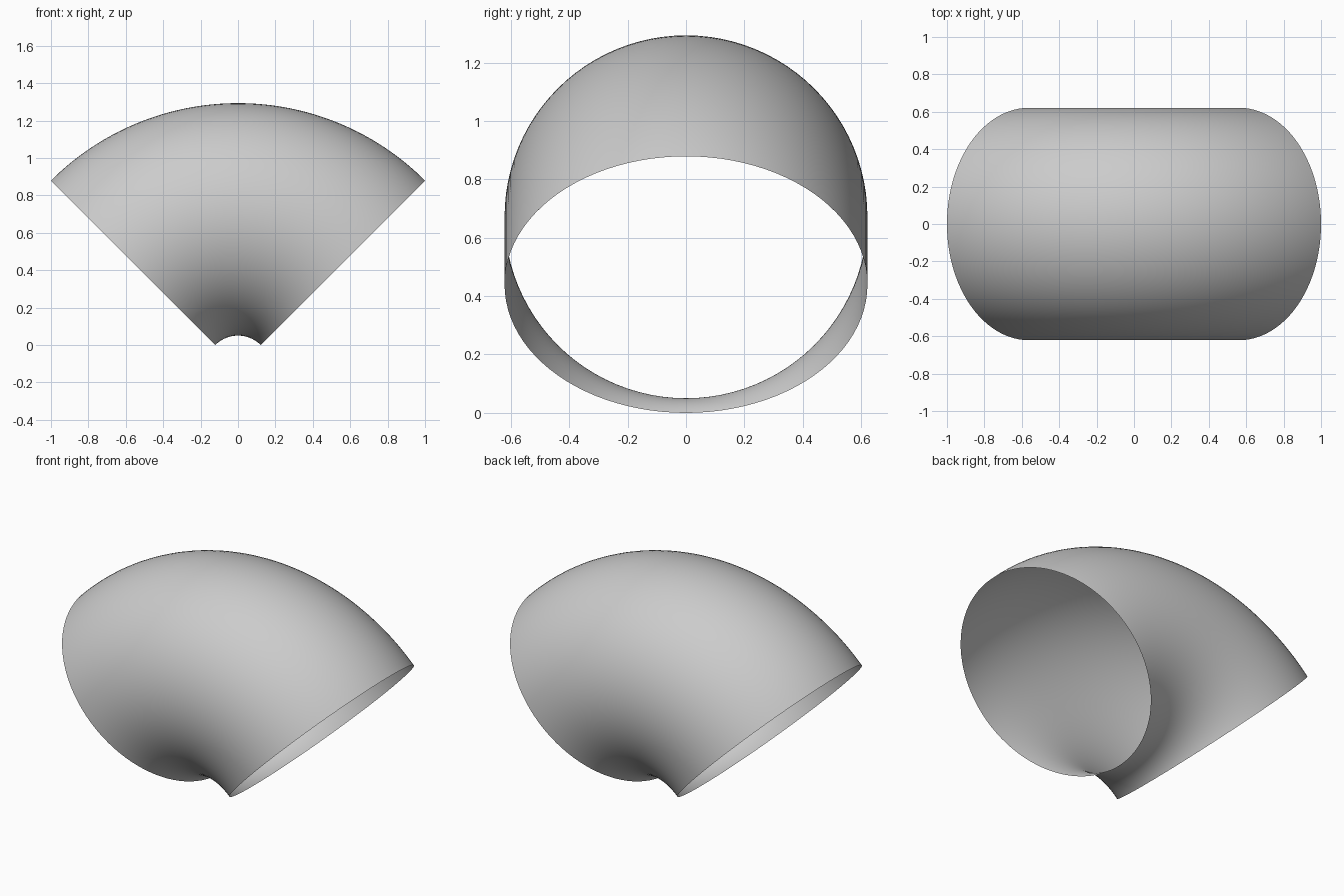
import bpy, bmesh
from math import radians
from mathutils import Matrix, Vector

if "Cube" in bpy.data.objects:
    bpy.data.objects.remove(bpy.data.objects["Cube"])

R, r = 0.793, 0.6215      # bend radius, pipe radius
CENTRE = Vector((0, 0, -0.1213))
SIDES, STEPS = 96, 64

# open-ended pipe elbow: a circle swept 90 degrees about the y axis
bm = bmesh.new()
start = (Matrix.Translation(CENTRE) @ Matrix.Rotation(radians(-45), 4, 'Y')
         @ Matrix.Translation((0, 0, R)) @ Matrix.Rotation(radians(90), 4, 'Y'))
ring = bmesh.ops.create_circle(bm, segments=SIDES, radius=r, matrix=start)["verts"]
edges = list({e for v in ring for e in v.link_edges})
bmesh.ops.spin(bm, geom=ring + edges, cent=CENTRE, axis=(0, 1, 0),
               angle=radians(90), steps=STEPS)

# keep the sweep centred and consistently facing outward
bm.normal_update()
xs = [v.co.x for v in bm.verts]
if max(xs) < 0.5:
    raise ValueError("elbow swept the wrong way")
top = max(bm.faces, key=lambda f: f.calc_center_median().z)
if top.normal.z < 0:
    bmesh.ops.reverse_faces(bm, faces=bm.faces[:])

mesh = bpy.data.meshes.new("pipe_elbow")
bm.to_mesh(mesh)
bm.free()
mesh.shade_smooth()
elbow = bpy.data.objects.new("pipe_elbow", mesh)
bpy.context.collection.objects.link(elbow)
